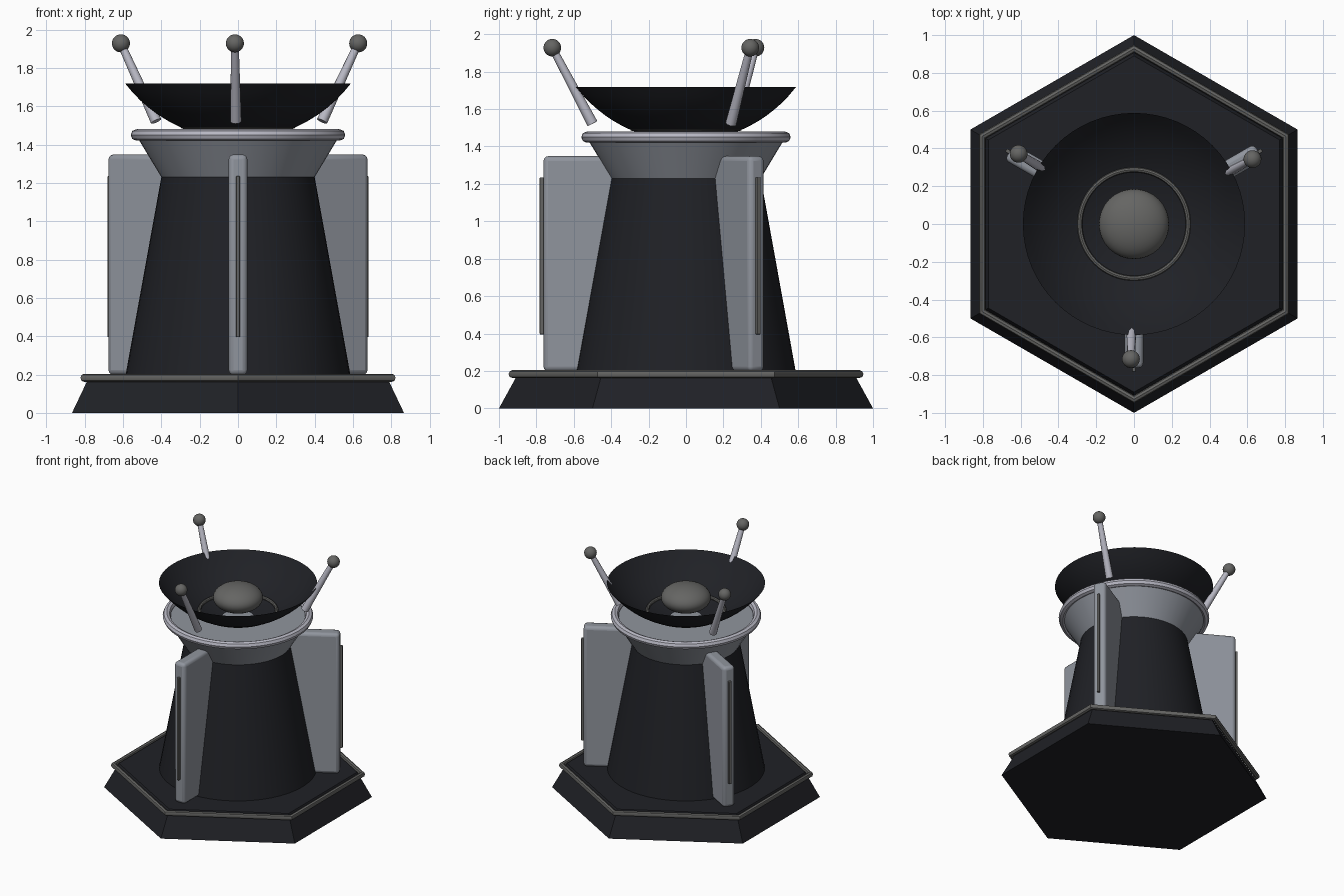
import bpy
from math import radians, sin, cos, sqrt
from mathutils import Vector, Matrix

if "Cube" in bpy.data.objects:
    bpy.data.objects.remove(bpy.data.objects["Cube"])


def material(name, rgb):
    m = bpy.data.materials.new(name)
    m.diffuse_color = (*rgb, 1)
    m.use_nodes = True
    m.node_tree.nodes["Principled BSDF"].inputs["Base Color"].default_value = m.diffuse_color
    return m


DARK = material("dark_shell", (0.014, 0.015, 0.019))
TRIM = material("trim_grey", (0.13, 0.13, 0.125))
PANEL = material("panel_grey", (0.28, 0.30, 0.34))
METAL = material("pale_metal", (0.48, 0.48, 0.55))


def finish(name, mat, smooth=True):
    ob = bpy.context.object
    ob.name = name
    ob.data.materials.append(mat)
    if smooth:
        bpy.ops.object.shade_smooth_by_angle(angle=radians(40))
    return ob


def frustum(name, mat, r1, r2, z1, z2, sides=48, turn=0):
    bpy.ops.mesh.primitive_cone_add(vertices=sides, radius1=r1, radius2=r2, depth=z2 - z1,
                                    location=(0, 0, (z1 + z2) / 2), rotation=(0, 0, turn))
    return finish(name, mat, sides > 8)


def ring(name, mat, major, minor, z, sides=64, turn=0):
    bpy.ops.mesh.primitive_torus_add(major_radius=major, minor_radius=minor, location=(0, 0, z),
                                     major_segments=sides, minor_segments=8, rotation=(0, 0, turn))
    bpy.context.object.rotation_euler = (0, 0, turn)
    return finish(name, mat)


def ball(name, mat, loc, scale):
    bpy.ops.mesh.primitive_uv_sphere_add(segments=32, ring_count=16, radius=1, location=loc)
    bpy.context.object.scale = scale
    return finish(name, mat)


def box(name, mat, size, radius, z, angle, bevel):
    # Box whose local x points outward at the given angle
    bpy.ops.mesh.primitive_cube_add(size=1)
    ob = bpy.context.object
    ob.data.transform(Matrix.Diagonal((*size, 1)))
    ob.location = (radius * cos(angle), radius * sin(angle), z)
    ob.rotation_euler = (0, 0, angle)
    mod = ob.modifiers.new("rounded_edges", 'BEVEL')
    mod.width = bevel
    mod.segments = 3
    return finish(name, mat)


def lathe(name, mat, profile, sides=64):
    verts = [(r * cos(radians(360 * i / sides)), r * sin(radians(360 * i / sides)), z)
             for r, z in profile for i in range(sides)]
    faces = [(k * sides + i, k * sides + (i + 1) % sides,
              (k + 1) * sides + (i + 1) % sides, (k + 1) * sides + i)
             for k in range(len(profile) - 1) for i in range(sides)]
    faces.append(tuple(reversed(range(sides))))
    me = bpy.data.meshes.new(name)
    me.from_pydata(verts, [], faces)
    ob = bpy.data.objects.new(name, me)
    bpy.context.collection.objects.link(ob)
    bpy.ops.object.select_all(action='DESELECT')
    ob.select_set(True)
    bpy.context.view_layer.objects.active = ob
    return finish(name, mat)


# Hexagonal base with its trim
frustum("base", DARK, 1.0, 0.89, 0, 0.2, sides=6)
ring("base_trim", TRIM, 0.928, 0.021, 0.183, sides=6, turn=radians(30))
base = bpy.data.objects["base"]
# Points of the hexagon face front and back
if max(v.co.y for v in base.data.vertices) < 0.95:
    base.rotation_euler.z = radians(30)

# Tapered tower and flared collar
frustum("tower", DARK, 0.587, 0.4, 0.195, 1.23)
frustum("collar", PANEL, 0.4, 0.525, 1.23, 1.437)
ring("collar_ring", METAL, 0.53, 0.03, 1.45)

# Spherical bowl, open at the top
R = 0.74
bowl_radii = [0.03 + (0.588 - 0.03) * k / 14 for k in range(15)]
lathe("dish", DARK, [(r, 1.427 + R - sqrt(R * R - r * r)) for r in bowl_radii])
ring("dish_ring", TRIM, 0.287, 0.013, 1.495)
ball("dish_dome", TRIM, (0, 0, 1.6), (0.186, 0.186, 0.105))

for i, deg in enumerate((-90, 30, 150), 1):
    # Fin with an inset light strip
    a = radians(deg)
    box(f"fin_{i}", PANEL, (0.40, 0.098, 1.15), 0.562, 0.773, a, 0.025)
    box(f"fin_strip_{i}", TRIM, (0.03, 0.02, 0.84), 0.767, 0.815, a, 0.004)

    # Leaning antenna with a ball tip
    b = radians(deg - 1.3)
    low = Vector((0.5 * cos(b), 0.5 * sin(b), 1.522))
    tip = Vector((0.715 * cos(b), 0.715 * sin(b), 1.928))
    axis = tip - low
    bpy.ops.mesh.primitive_cone_add(vertices=12, radius1=0.029, radius2=0.02,
                                    depth=axis.length, location=(low + tip) / 2,
                                    rotation=axis.to_track_quat('Z', 'Y').to_euler())
    finish(f"antenna_{i}", METAL)
    ball(f"antenna_tip_{i}", TRIM, tip, (0.047, 0.047, 0.047))
